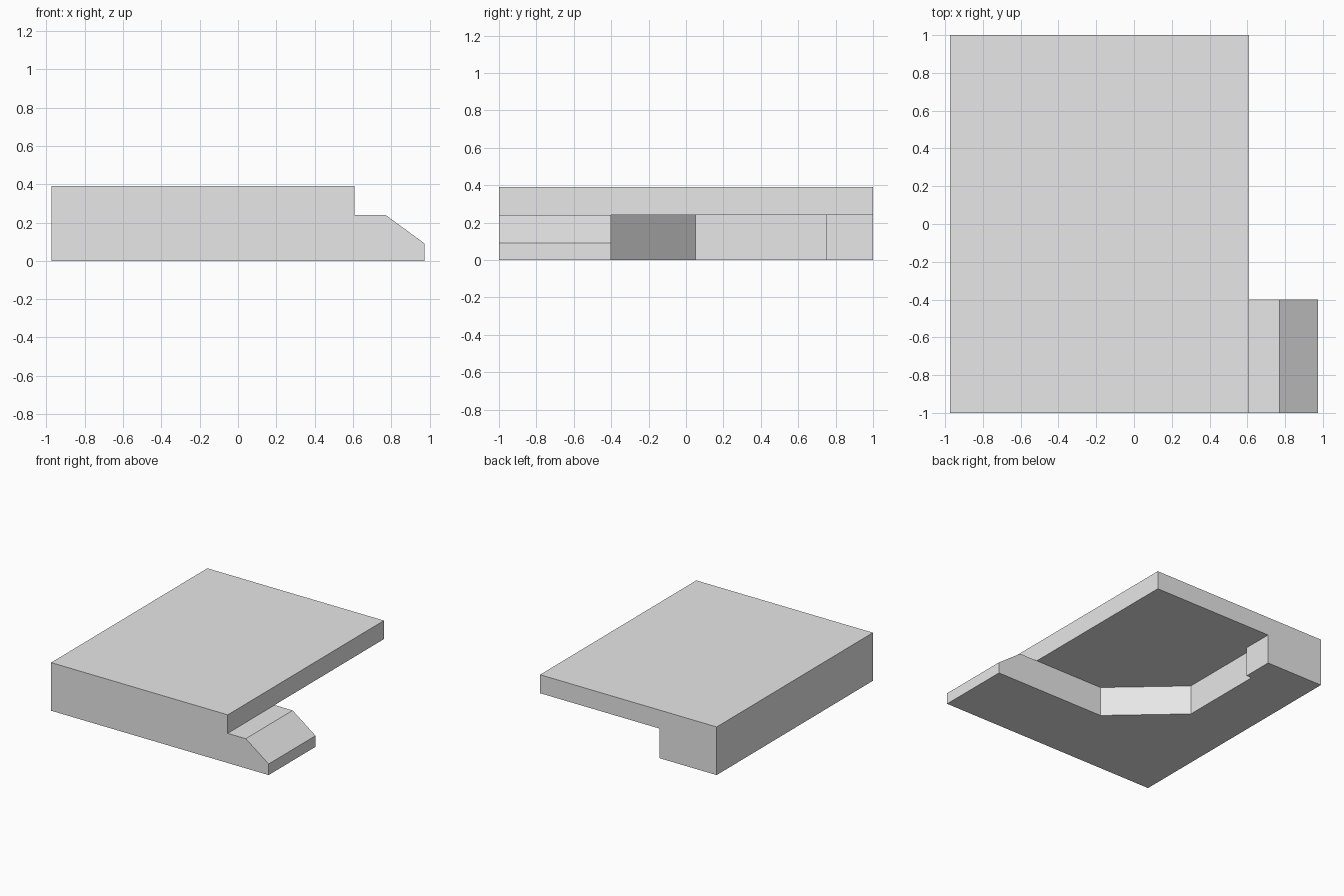
import bpy
import bmesh
from mathutils import Vector

cube = bpy.data.objects.get("Cube")
if cube:
    bpy.data.objects.remove(cube, do_unlink=True)

# Single light grey material
grey = bpy.data.materials.new("light_grey")
grey.use_nodes = True
colour = (0.8, 0.8, 0.8, 1)
grey.diffuse_color = colour
grey.node_tree.nodes["Principled BSDF"].inputs["Base Color"].default_value = colour

LEFT, EDGE, TIP = -0.975, 0.608, 0.975   # x limits: wall, deck edge, ramp tip
FRONT, BACK = -1.0, 1.0
RAMP_BACK = -0.4
UNDER, TOP = 0.24, 0.39                  # underside and top of the deck


def extrude(bm, outline, offset):
    """Extrude a closed outline of points into a solid."""
    face = bm.faces.new([bm.verts.new(p) for p in outline])
    result = bmesh.ops.extrude_face_region(bm, geom=[face])
    moved = [v for v in result["geom"] if isinstance(v, bmesh.types.BMVert)]
    bmesh.ops.translate(bm, verts=moved, vec=Vector(offset))


def make_part(name, outline, offset):
    bm = bmesh.new()
    extrude(bm, outline, offset)
    bmesh.ops.recalc_face_normals(bm, faces=bm.faces)
    mesh = bpy.data.meshes.new(name)
    bm.to_mesh(mesh)
    bm.free()
    mesh.materials.append(grey)
    part = bpy.data.objects.new(name, mesh)
    bpy.context.collection.objects.link(part)
    return part


# Flat overhanging deck
deck = [(LEFT, FRONT), (EDGE, FRONT), (EDGE, BACK), (LEFT, BACK)]
make_part("deck", [(x, y, UNDER) for x, y in deck], (0, 0, TOP - UNDER))

# Supporting base with angled inner wall and thicker back post
base = [(LEFT, FRONT), (EDGE, FRONT), (EDGE, RAMP_BACK), (-0.01, RAMP_BACK),
        (-0.51, 0.05), (-0.51, 0.75), (-0.463, 0.75), (-0.463, BACK), (LEFT, BACK)]
make_part("base", [(x, y, 0) for x, y in base], (0, 0, UNDER))

# Sloped ledge beside the deck
ramp = [(EDGE, 0), (TIP, 0), (TIP, 0.09), (0.77, UNDER), (EDGE, UNDER)]
make_part("ramp", [(x, FRONT, z) for x, z in ramp], (0, RAMP_BACK - FRONT, 0))
